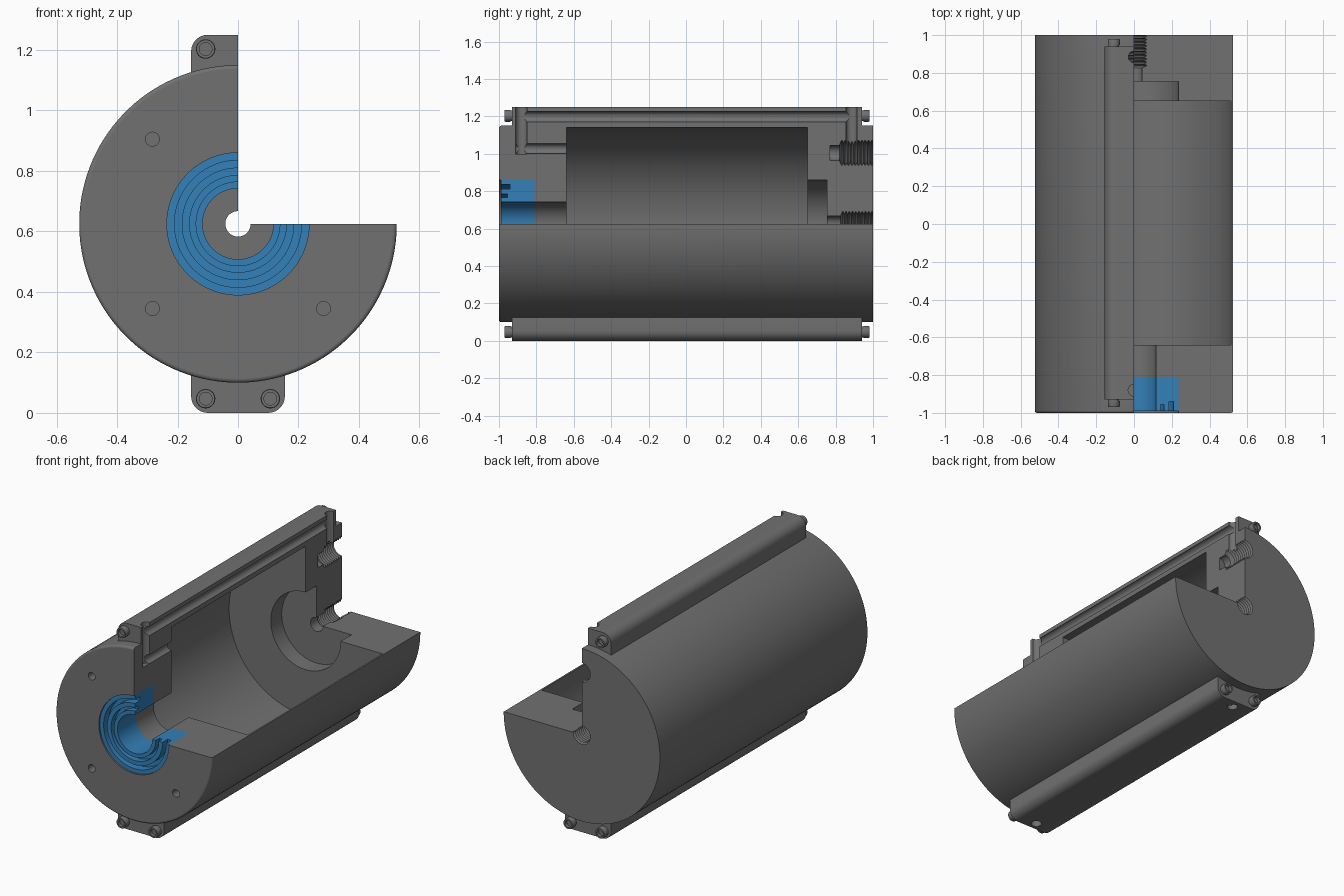
import bpy, bmesh
from math import pi, cos, sin, radians
from mathutils import Matrix, Vector

if "Cube" in bpy.data.objects:
    bpy.data.objects.remove(bpy.data.objects["Cube"])

CZ = 0.625  # height of the main axis


def material(name, color):
    m = bpy.data.materials.new(name)
    m.diffuse_color = (*color, 1)
    m.use_nodes = True
    m.node_tree.nodes["Principled BSDF"].inputs["Base Color"].default_value = m.diffuse_color
    return m


GREY = material('dark_grey', (0.165, 0.165, 0.165))
BLUE = material('seal_blue', (0.033, 0.215, 0.48))


def finish(bm, name):
    bmesh.ops.recalc_face_normals(bm, faces=bm.faces)
    me = bpy.data.meshes.new(name)
    bm.to_mesh(me)
    bm.free()
    ob = bpy.data.objects.new(name, me)
    bpy.context.collection.objects.link(ob)
    return ob


def revolve(name, profile, x=0.0, z=CZ, steps=96, closed=False):
    """Spin (radius, y) points around an axis parallel to y."""
    bm = bmesh.new()
    a = pi / steps
    vs = [bm.verts.new((x + r * cos(a), y, z + r * sin(a))) for r, y in profile]
    pairs = list(zip(vs, vs[1:])) + ([(vs[-1], vs[0])] if closed else [])
    es = [bm.edges.new(p) for p in pairs]
    bmesh.ops.spin(bm, geom=vs + es, cent=(x, 0, z), axis=(0, 1, 0),
                   angle=2 * pi, steps=steps)
    bmesh.ops.remove_doubles(bm, verts=bm.verts, dist=1e-5)
    return finish(bm, name)


def rod(name, p0, p1, r, n=32):
    p0, p1 = Vector(p0), Vector(p1)
    d = p1 - p0
    bm = bmesh.new()
    bmesh.ops.create_cone(bm, cap_ends=True, segments=n, radius1=r, radius2=r, depth=d.length,
                          matrix=Matrix.Translation((p0 + p1) / 2)
                          @ d.to_track_quat('Z', 'Y').to_matrix().to_4x4()
                          @ Matrix.Rotation(pi / n, 4, 'Z'))
    return finish(bm, name)


def boolean(ob, tool, op='DIFFERENCE'):
    m = ob.modifiers.new('bool', 'BOOLEAN')
    m.operation, m.object, m.solver = op, tool, 'EXACT'
    bpy.context.view_layer.objects.active = ob
    bpy.ops.object.modifier_apply(modifier=m.name)
    bpy.data.objects.remove(tool)


def cut_quarter(ob):
    bm = bmesh.new()
    bmesh.ops.create_cube(bm, size=1, matrix=Matrix.Translation((1, 0, CZ + 1))
                          @ Matrix.Diagonal((2, 4, 2, 1)))
    boolean(ob, finish(bm, 'quarter_cutter'))


def dress(ob, mat):
    """Smooth the round walls, keep end faces flat, set the colour."""
    bpy.ops.object.select_all(action='DESELECT')
    ob.select_set(True)
    bpy.context.view_layer.objects.active = ob
    bpy.ops.object.shade_smooth_by_angle(angle=radians(30))
    for p in ob.data.polygons:
        if abs(p.normal.y) > 0.999:
            p.use_smooth = False
    ob.data.materials.clear()
    ob.data.materials.append(mat)


def thread(y0, y1, r0, r1, turns):
    """Zigzag thread outline from y0 to y1."""
    p = (y1 - y0) / turns
    pts = []
    for i in range(turns):
        y = y0 + i * p
        pts += [(r0, y), (r1, y + p * 0.4), (r1, y + p * 0.6)]
    return pts + [(r0, y1)]


def rail(name, side):
    """Rounded rail along the body; side is +1 for top, -1 for bottom."""
    w, h0, h1, c = 0.155, 0.42, 0.625, 0.055
    pts = [(-w, h0), (w, h0)]
    for cx, start in ((w - c, 0), (-w + c, 90)):
        for k in range(9):
            t = radians(start + k * 11.25)
            pts.append((cx + c * cos(t), h1 - c + c * sin(t)))
    bm = bmesh.new()
    f = bm.faces.new([bm.verts.new((x, -0.93, CZ + side * z)) for x, z in pts])
    ext = bmesh.ops.extrude_face_region(bm, geom=[f])['geom']
    bmesh.ops.translate(bm, vec=(0, 1.87, 0),
                        verts=[v for v in ext if isinstance(v, bmesh.types.BMVert)])
    return finish(bm, name)


# Housing: solid drum with a rounded front edge, plus two rails
edge = [(0.513 + 0.012 * sin(radians(t)), -0.988 - 0.012 * cos(radians(t)))
        for t in (0, 22.5, 45, 67.5, 90)]
body = revolve('housing', [(0, -1)] + edge + [(0.525, 1), (0, 1)], steps=128)
for s in (1, -1):
    boolean(body, rail('rail', s), 'UNION')

# Main cavity with seal pocket, bearing recess and threaded centre hole
boolean(body, revolve('cavity', [(0, -1.1), (0.235, -1.1), (0.235, -0.81), (0.117, -0.81),
                                 (0.117, -0.64), (0.515, -0.64), (0.515, 0.65), (0.235, 0.65),
                                 (0.235, 0.755), (0.042, 0.755), (0.042, 0.825)]
                      + thread(0.83, 1.02, 0.05, 0.066, 11) + [(0, 1.02)], steps=128))

# Threaded rear port
boolean(body, revolve('port', [(0, 0.77), (0.04, 0.77), (0.04, 0.82)]
                      + thread(0.825, 1.02, 0.052, 0.067, 11) + [(0, 1.02)], z=1.005, steps=48))

# Fluid passages in both rails
for s in (1, -1):
    def P(y, h):
        return (0, y, CZ + s * h)
    boolean(body, rod('rail_passage', P(-0.88, 0.573), P(0.885, 0.573), 0.028))
    boolean(body, rod('front_riser', P(-0.88, 0.375), P(-0.88, 0.7), 0.031))
    boolean(body, rod('rear_riser', P(0.885, 0.39), P(0.885, 0.7), 0.03))
    boolean(body, rod('cavity_feed', P(-0.908, 0.402), P(-0.6, 0.402), 0.027))

# Front mounting holes
for sx, sz in ((-1, 1), (-1, -1), (1, -1)):
    x, z = sx * 0.283, CZ + sz * 0.28
    boolean(body, rod('mount_hole', (x, -1.05, z), (x, -0.85, z), 0.023))
cut_quarter(body)
dress(body, GREY)

# Blue grooved shaft seal
seal = revolve('shaft_seal', [(0.117, -0.81), (0.117, -0.99), (0.14, -0.99), (0.14, -0.955),
                              (0.16, -0.955), (0.16, -0.99), (0.186, -0.99), (0.186, -0.94),
                              (0.21, -0.94), (0.21, -0.99), (0.235, -0.99), (0.235, -0.81)],
               steps=128, closed=True)
cut_quarter(seal)
dress(seal, BLUE)

# Rail end fittings
for x, z in ((-0.107, 1.203), (-0.107, 0.047), (0.107, 0.047)):
    for s, y0, tag in ((-1, -0.93, 'front'), (1, 0.94, 'rear')):
        prof = [(0, -0.01), (0.029, -0.01), (0.029, 0.008), (0.032, 0.008), (0.032, 0.036),
                (0.03, 0.04), (0.021, 0.04), (0.021, 0.02), (0, 0.02)]
        dress(revolve('rail_fitting_' + tag, [(r, y0 + s * y) for r, y in prof],
                      x=x, z=z, steps=32), GREY)
